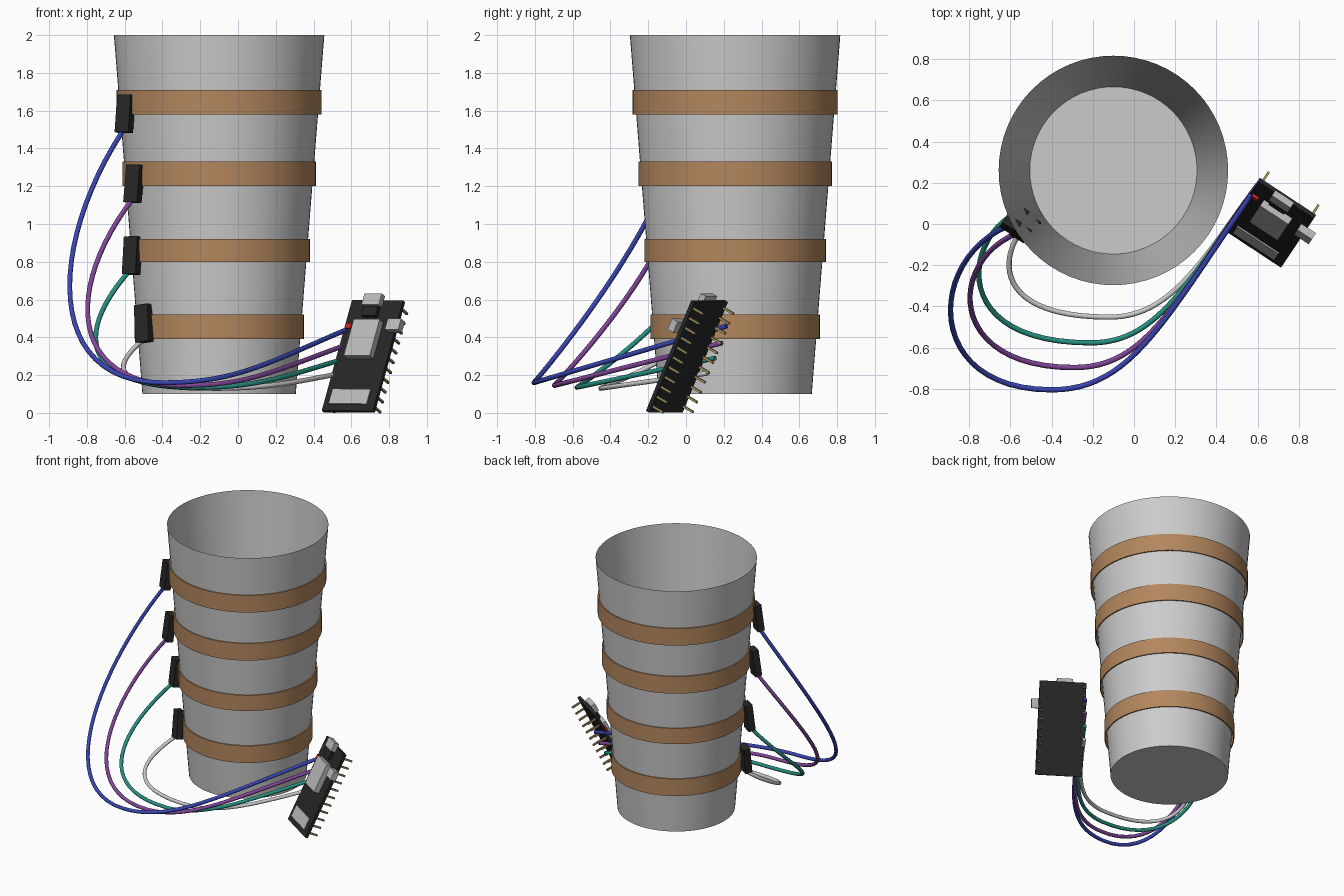
import bpy, bmesh, math
from mathutils import Matrix, Vector

if "Cube" in bpy.data.objects:
    bpy.data.objects.remove(bpy.data.objects["Cube"])

def material(name, rgb):
    m = bpy.data.materials.new(name)
    m.diffuse_color = (*rgb, 1)
    m.use_nodes = True
    m.node_tree.nodes["Principled BSDF"].inputs["Base Color"].default_value = m.diffuse_color
    return m

BLACK = material("black", (0.02, 0.02, 0.02))
TAN = material("tan", (0.45, 0.24, 0.11))
SILVER = material("silver", (0.5, 0.5, 0.5))
RED = material("red", (0.6, 0.02, 0.02))
BRASS = material("brass", (0.4, 0.3, 0.12))

def add(name, bm, mat=None, smooth=False):
    me = bpy.data.meshes.new(name)
    bm.normal_update()
    for f in bm.faces:
        f.smooth = smooth
    bm.to_mesh(me)
    bm.free()
    if mat:
        me.materials.append(mat)
    ob = bpy.data.objects.new(name, me)
    bpy.context.collection.objects.link(ob)
    return ob

def box_into(bm, frame, lo, hi):
    """Box between two local corners, placed by a frame matrix."""
    lo, hi = Vector(lo), Vector(hi)
    m = frame @ Matrix.Translation((lo + hi) / 2) @ Matrix.Diagonal((*(hi - lo), 1))
    bmesh.ops.create_cube(bm, size=1, matrix=m)

def box(name, frame, lo, hi, mat):
    bm = bmesh.new()
    box_into(bm, frame, lo, hi)
    return add(name, bm, mat)

CX, CY = -0.10, 0.26

def cup_radius(z):
    return 0.406 + 0.151 * (z - 0.1) / 1.9

def revolve(name, rings, mat=None, floor=False):
    """Open round wall through (radius, z) rings, with an optional floor."""
    bm, n = bmesh.new(), 64
    loops = [[bm.verts.new((CX + r * math.cos(2 * math.pi * i / n),
                            CY + r * math.sin(2 * math.pi * i / n), z))
              for i in range(n)] for r, z in rings]
    for a, b in zip(loops, loops[1:]):
        for i in range(n):
            j = (i + 1) % n
            bm.faces.new((a[i], a[j], b[j], b[i])).smooth = True
    if floor:
        bm.faces.new(loops[0][::-1])
    ob = add(name, bm, mat, True)
    bpy.ops.object.select_all(action='DESELECT')
    ob.select_set(True)
    bpy.context.view_layer.objects.active = ob
    bpy.ops.object.shade_smooth_by_angle(angle=math.radians(40))
    return ob

# Cup: thin tapered wall with a floor
revolve("cup", [(cup_radius(0.1), 0.1), (cup_radius(2), 2)], floor=True)

# Tan bands around the cup
for i, (z0, z1) in enumerate([(0.39, 0.52), (0.80, 0.92), (1.20, 1.33), (1.58, 1.71)]):
    r = cup_radius(z1)
    revolve(f"band_{i + 1}", [(r + 0.001, z0), (r + 0.009, z0), (r + 0.009, z1), (r + 0.001, z1)], TAN)

# Sensors on the side of the cup: local x = width, y = thickness, z = height
yaw = math.atan2(-0.52, 0.85)
for i, (x, y, z, roll) in enumerate([(-0.598, -0.005, 1.583, 0), (-0.551, -0.04, 1.213, 1),
                                     (-0.561, 0.05, 0.833, -1), (-0.499, -0.005, 0.473, -7)]):
    frame = (Matrix.Translation((x, y, z)) @ Matrix.Rotation(yaw, 4, 'Z')
             @ Matrix.Rotation(math.radians(roll), 4, 'Y')
             @ Matrix.Rotation(math.radians(-7.5), 4, 'X'))
    box(f"sensor_{i + 1}", frame, (-0.042, -0.025, -0.1), (0.042, 0.025, 0.1), BLACK)

# Wires: start, low point, end, and x of the two handles of the first half
wires = [
    ("blue", (0.04, 0.06, 0.45), (-0.612, -0.01, 1.49), (-0.40, -0.805, 0.16), (0.62, 0.215, 0.46), -1.0, -1.03),
    ("purple", (0.22, 0.06, 0.32), (-0.567, -0.045, 1.12), (-0.29, -0.697, 0.145), (0.60, 0.19, 0.37), -0.90, -0.92),
    ("teal", (0.02, 0.28, 0.22), (-0.585, 0.045, 0.74), (-0.21, -0.577, 0.135), (0.575, 0.155, 0.29), -0.82, -0.90),
    ("white", (0.55, 0.55, 0.55), (-0.513, 0.0, 0.38), (-0.12, -0.452, 0.13), (0.545, 0.115, 0.21), -0.63, -0.75),
]
for name, rgb, p, m, e, x1, x2 in wires:
    p, m, e = Vector(p), Vector(m), Vector(e)
    cu = bpy.data.curves.new(f"{name}_wire", 'CURVE')
    cu.dimensions = '3D'
    cu.bevel_depth = 0.013
    cu.bevel_resolution = 3
    cu.resolution_u = 24
    cu.use_fill_caps = True
    sp = cu.splines.new('BEZIER')
    sp.bezier_points.add(2)
    h0 = Vector((x1, p.y + 0.2 * (m.y - p.y), p.z + 0.45 * (m.z - p.z)))
    yz = m.lerp(e, 0.345)
    h3 = Vector((e.x - 0.7 * (e.y - yz.y), yz.y, yz.z))
    right = m + Vector((0.39 * (e.x - m.x), 0, 0))
    for bp, co, hl, hr in zip(sp.bezier_points, (p, m, e),
                              (2 * p - h0, Vector((x2, m.y, m.z)), h3),
                              (h0, right, 2 * e - h3)):
        bp.handle_left_type = bp.handle_right_type = 'FREE'
        bp.co, bp.handle_left, bp.handle_right = co, hl, hr
    cu.materials.append(material(f"{name}_plastic", rgb))
    ob = bpy.data.objects.new(f"{name}_wire", cu)
    bpy.context.collection.objects.link(ob)

# Circuit board frame: x across, y along the board, z out of its front
u = Vector((0.835, -0.55, -0.003)).normalized()
v = Vector((0.245, 0.368, 0.897))
v = (v - u * v.dot(u)).normalized()
board = Matrix.Translation((0.664, 0.005, 0.299)) @ Matrix((u, v, u.cross(v))).transposed().to_4x4()

box("circuit_board", board, (-0.162, -0.326, -0.011), (0.162, 0.326, 0.011), BLACK)
box("main_chip", board, (-0.09, -0.02, 0.01), (0.075, 0.195, 0.05), SILVER)
box("small_chip", board, (-0.06, 0.225, 0.01), (0.03, 0.28, 0.035), BLACK)
box("antenna_plate", board, (-0.127, -0.288, 0.01), (0.114, -0.2, 0.018), SILVER)
box("top_connector", board, (-0.07, 0.285, 0.01), (0.04, 0.35, 0.045), SILVER)
box("side_connector", board, (0.125, 0.135, 0.01), (0.21, 0.2, 0.05), SILVER)
box("red_light", board, (-0.15, 0.155, 0.01), (-0.115, 0.185, 0.025), RED)

# Two rows of pins out of the back of the board
bm = bmesh.new()
for side in (-1, 1):
    for k in range(11):
        a, b = side * 0.145, -0.29 + 0.058 * k
        box_into(bm, board, (a - 0.006, b - 0.006, -0.08), (a + 0.006, b + 0.006, 0))
add("pins", bm, BRASS)
